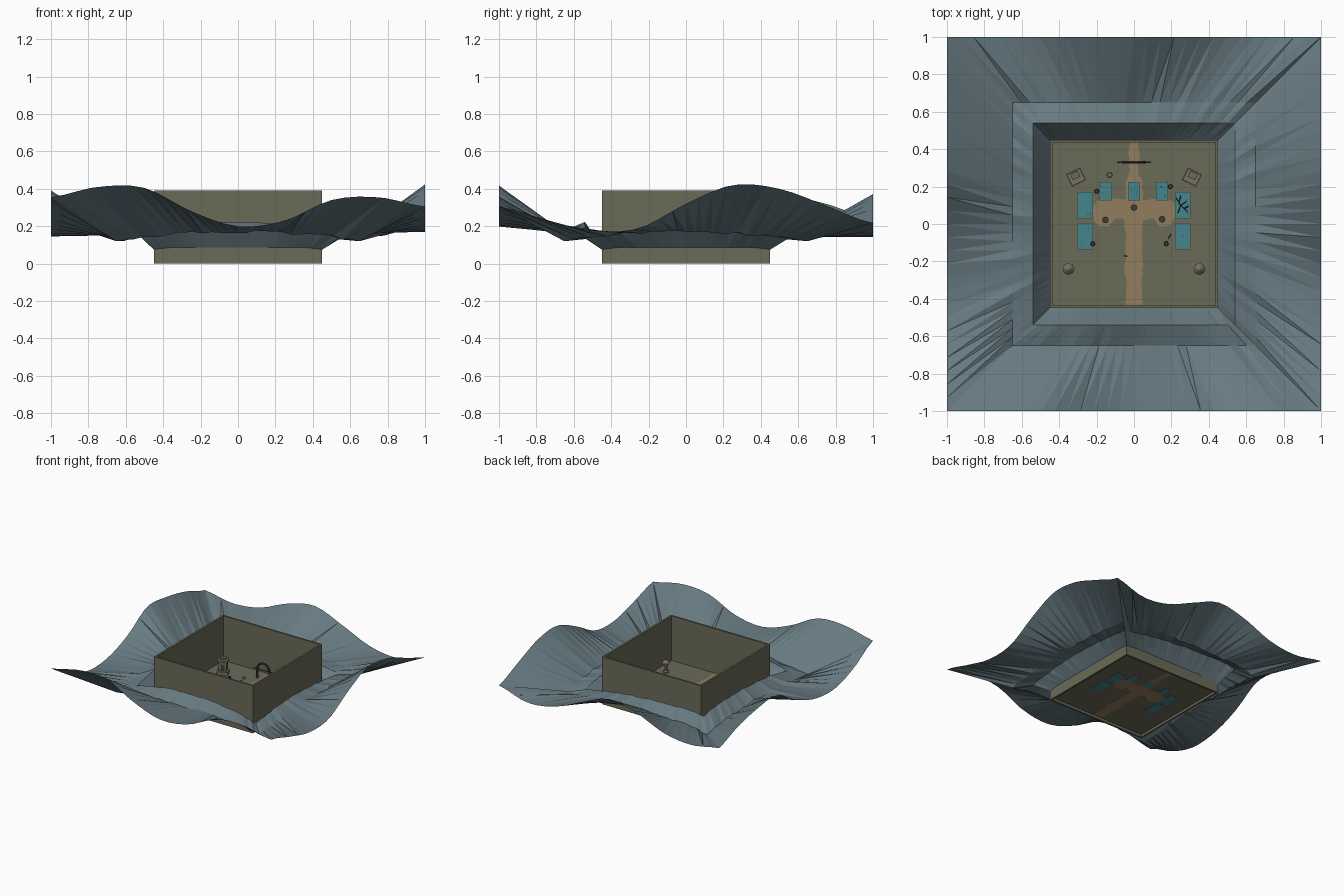
import bpy, bmesh, math, random
from mathutils import Vector, Matrix

random.seed(4)
if "Cube" in bpy.data.objects:
    bpy.data.objects.remove(bpy.data.objects["Cube"])


def material(name, rgb):
    m = bpy.data.materials.new(name)
    m.use_nodes = True
    m.diffuse_color = (*rgb, 1)
    m.node_tree.nodes["Principled BSDF"].inputs["Base Color"].default_value = (*rgb, 1)
    return m


SLATE = material("slate_rock", (0.135, 0.195, 0.22))
KHAKI = material("khaki_wall", (0.145, 0.145, 0.098))
SAND = material("sand_path", (0.29, 0.205, 0.11))
TEAL = material("teal_water", (0.055, 0.235, 0.265))
STONE = material("pale_stone", (0.18, 0.17, 0.125))
DARK = material("dark_iron", (0.045, 0.045, 0.042))
BROWN = material("brown_wood", (0.10, 0.042, 0.022))
FLOOR = 0.025


def finish(bm, name, mat):
    mesh = bpy.data.meshes.new(name)
    bm.to_mesh(mesh)
    bm.free()
    mesh.materials.append(mat)
    ob = bpy.data.objects.new(name, mesh)
    bpy.context.collection.objects.link(ob)
    return ob


def box(name, mat, loc, size, turn=0):
    bm = bmesh.new()
    m = Matrix.Translation(loc) @ Matrix.Rotation(turn, 4, 'Z') @ Matrix.Diagonal((*size, 1))
    bmesh.ops.create_cube(bm, size=1, matrix=m)
    return finish(bm, name, mat)


def lathe(name, mat, x, y, profile, sides=8):
    """Spin (radius, height) pairs around a vertical axis."""
    bm = bmesh.new()
    rings = []
    for r, z in profile:
        rings.append([bm.verts.new((x + r * math.cos(math.tau * i / sides),
                                    y + r * math.sin(math.tau * i / sides), FLOOR + z))
                      for i in range(sides)])
    for a, b in zip(rings, rings[1:]):
        for i in range(sides):
            j = (i + 1) % sides
            bm.faces.new((a[i], a[j], b[j], b[i]))
    bm.faces.new(rings[0][::-1])
    bm.faces.new(rings[-1])
    return finish(bm, name, mat)


def rod(name, mat, a, b, r, sides=6):
    a, b = Vector(a), Vector(b)
    d = b - a
    bm = bmesh.new()
    m = Matrix.Translation((a + b) / 2) @ d.to_track_quat('Z', 'Y').to_matrix().to_4x4()
    bmesh.ops.create_cone(bm, cap_ends=True, segments=sides, radius1=r, radius2=r,
                          depth=d.length, matrix=m)
    return finish(bm, name, mat)


def smooth_sample(h, t):
    """Catmull-Rom value of evenly spaced heights, t in 0..1."""
    s = t * (len(h) - 1)
    i = min(int(s), len(h) - 2)
    f = s - i
    p = [h[max(0, min(len(h) - 1, i + k))] for k in (-1, 0, 1, 2)]
    return p[1] + 0.5 * f * (p[2] - p[0] + f * (2 * p[0] - 5 * p[1] + 4 * p[2] - p[3]
                             + f * (3 * (p[1] - p[2]) + p[3] - p[0])))


# Rocky terrain: four sides of square rings, running anticlockwise from the front
RIMS = [
    (.355, .41, .405, .28, .20, .23, .34, .355, .305),
    (.305, .235, .175, .19, .32, .42, .40, .31, .217),
    (.217, .145, .175, .28, .372, .325, .225, .195, .236),
    (.236, .32, .37, .385, .25, .165, .15, .225, .355),
]
BULGE = [.075, .05, .04, .05]
CORNER = [.16, .135, .13, .20]
STEPS = 28


def terrain():
    bm = bmesh.new()
    for side, rim in enumerate(RIMS):
        rot = Matrix.Rotation(side * math.pi / 2, 3, 'Z')
        rows = [[], [], [], []]
        for i in range(STEPS + 1):
            t = i / STEPS
            hump = math.sin(math.pi * t) ** 0.7
            inside = 0 < i < STEPS
            noise = random.uniform(-.009, .009) if inside else 0
            base = CORNER[side] * (1 - t) + CORNER[(side + 1) % 4] * t
            heights = (.075 + .012 * min(1, hump * 2),
                       base + BULGE[side] * hump + noise * .5,
                       .12 + .05 * hump + noise,
                       smooth_sample(rim, t))
            for row, half, z in zip(rows, (.45, .54, .65, 1.0), heights):
                row.append(bm.verts.new(rot @ Vector((half * (2 * t - 1), -half, z))))
        for inner, outer in zip(rows, rows[1:]):
            for i in range(STEPS):
                a, b, c, d = outer[i], outer[i + 1], inner[i + 1], inner[i]
                bm.faces.new((a, b, c))
                bm.faces.new((a, c, d))
    bmesh.ops.remove_doubles(bm, verts=bm.verts, dist=1e-4)
    finish(bm, "rocky_terrain", SLATE)


terrain()

# Walled courtyard
for s in (-1, 1):
    box("side_wall", KHAKI, (s * .4425, 0, .195), (.015, .9, .39))
    box("end_wall", KHAKI, (0, s * .4425, .195), (.87, .015, .39))
box("courtyard_floor", KHAKI, (0, 0, FLOOR - .0025), (.87, .87, .005))

# Cross-shaped sand path with a ragged edge
half_path = [(.02, .435), (.03, .37), (.022, .29), (.045, .22), (.045, .13), (.12, .135),
             (.20, .125), (.235, .07), (.20, .0), (.14, -.015), (.10, .03), (.05, .02),
             (.045, -.1), (.05, -.22), (.04, -.3), (.045, -.434)]
outline = half_path + [(-x, y) for x, y in reversed(half_path)]
ragged = []
for (x, y), (u, v) in zip(outline, outline[1:] + outline[:1]):
    ragged.append((x, y))
    for f in (.33, .67):
        j = random.uniform(-.006, .006) if abs(y) < .43 and abs(v) < .43 else 0
        ragged.append((x + (u - x) * f + j, y + (v - y) * f + j))
bm = bmesh.new()
face = bm.faces.new([bm.verts.new((x, y, .019)) for x, y in ragged])
up = bmesh.ops.extrude_face_region(bm, geom=[face])
bmesh.ops.translate(bm, vec=(0, 0, .0075),
                    verts=[g for g in up["geom"] if isinstance(g, bmesh.types.BMVert)])
bmesh.ops.recalc_face_normals(bm, faces=bm.faces)
finish(bm, "sand_path", SAND)

# Water beds with floating pads
beds = [(s * .26, y, .078, .138) for s in (-1, 1) for y in (.1, -.065)]
beds += [(x, .175, .058, .092) for x in (-.153, 0, .15)]
for x, y, w, d in beds:
    box("water_bed", TEAL, (x, y, .0235), (w, d, .0095))
    box("bed_edge", DARK, (x, y, .0235), (w + .005, d + .005, .008))
    for _ in range(5):
        lathe("floating_pad", DARK, x + random.uniform(-.4, .4) * w,
              y + random.uniform(-.4, .4) * d, [(.003, .002), (.003, .005)], 6)

# Twisted branch lying on one bed
for a, b in (((.225, .14), (.25, .10)), ((.25, .10), (.285, .065)), ((.25, .10), (.235, .06)),
             ((.25, .10), (.28, .12)), ((.268, .082), (.29, .095)), ((.24, .116), (.25, .15))):
    rod("branch", BROWN, (*a, .036), (*b, .045), .004)

# Arched gate with a cross bar at the back
ARCH_R, ARCH_Y, N = .055, .33, 10
arc = [(ARCH_R, FLOOR)] + [(ARCH_R * math.cos(math.pi * i / N),
       .10 + ARCH_R * math.sin(math.pi * i / N)) for i in range(N + 1)] + [(-ARCH_R, FLOOR)]
for (x, z), (u, v) in zip(arc, arc[1:]):
    rod("gate_arch", DARK, (x, ARCH_Y, z), (u, ARCH_Y, v), .009)
rod("gate_bar", DARK, (-.09, ARCH_Y, .10), (.09, ARCH_Y, .10), .004)

# Paired shrines and lanterns
for s in (-1, 1):
    turn = s * -.45
    spin = Matrix.Rotation(turn, 3, 'Z')
    for name, mat, off, size in (
            ("shrine_base", STONE, (0, 0, .012), (.085, .075, .024)),
            ("shrine_body", KHAKI, (0, .005, .06), (.06, .05, .075)),
            ("shrine_door", DARK, (0, -.021, .05), (.026, .006, .045)),
            ("shrine_cap", STONE, (0, 0, .105), (.076, .066, .016)),
            ("shrine_top", KHAKI, (0, .01, .119), (.045, .035, .014))):
        at = spin @ Vector(off) + Vector((s * .31, .25, FLOOR))
        box(name, mat, at, size, turn)
    lathe("lantern", STONE, s * .35, -.24,
          [(.024, 0), (.024, .012), (.012, .018), (.012, .055), (.02, .06), (.02, .078),
           (.032, .08), (.012, .098), (.004, .102)], 8)

# Iron braziers on the path and small pots around the beds
for x, y in ((-.153, .022), (0, .088), (.15, .025)):
    lathe("brazier", DARK, x, y, [(.014, 0), (.008, .008), (.008, .03), (.018, .042),
                                  (.018, .052), (.012, .052)], 8)
for x, y in ((-.2, .175), (.195, .2), (-.22, -.105), (.172, -.105)):
    lathe("small_pot", DARK, x, y, [(.008, 0), (.013, .012), (.01, .026), (.011, .03)], 8)
lathe("stepping_stone", STONE, -.13, .262, [(.015, 0), (.012, .01)], 8)
rod("fallen_stick", BROWN, (.183, -.08, .03), (.197, -.055, .034), .004)
rod("fallen_stick", BROWN, (-.055, -.17, .03), (-.035, -.172, .03), .005)
